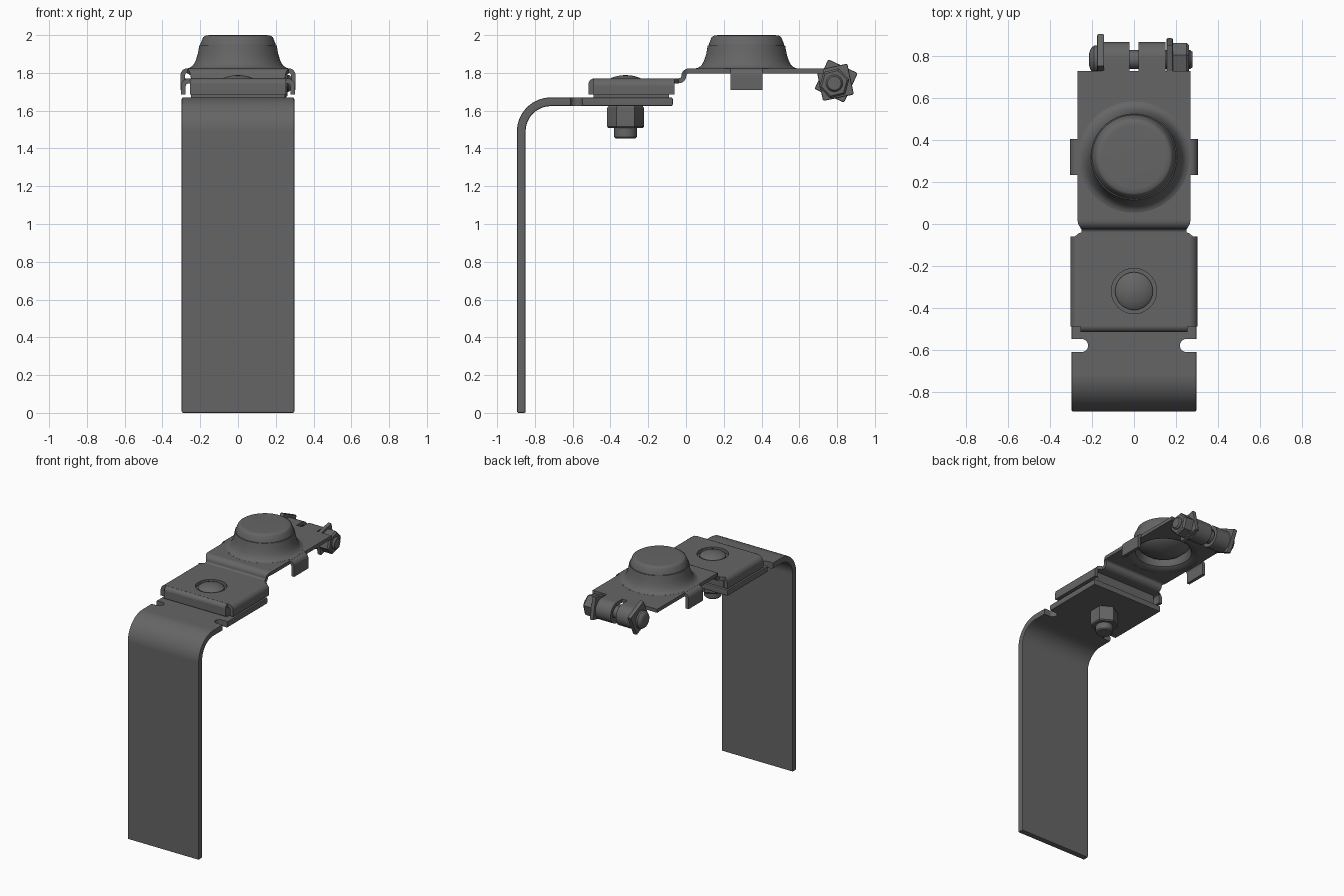
import bpy, bmesh
from math import sin, cos, pi, radians
from mathutils import Vector, Matrix

if "Cube" in bpy.data.objects:
    bpy.data.objects.remove(bpy.data.objects["Cube"])

steel = bpy.data.materials.new("dark_steel")
steel.diffuse_color = (.13, .13, .13, 1)
steel.use_nodes = True
steel.node_tree.nodes["Principled BSDF"].inputs["Base Color"].default_value = steel.diffuse_color


def finish(name, bm, bevel=0):
    bmesh.ops.recalc_face_normals(bm, faces=bm.faces)
    me = bpy.data.meshes.new(name)
    bm.to_mesh(me)
    bm.free()
    me.materials.append(steel)
    ob = bpy.data.objects.new(name, me)
    bpy.context.collection.objects.link(ob)
    bpy.ops.object.select_all(action='DESELECT')
    ob.select_set(True)
    bpy.context.view_layer.objects.active = ob
    if bevel:
        m = ob.modifiers.new("bevel", 'BEVEL')
        m.width, m.segments = bevel, 2
        m.limit_method, m.angle_limit = 'ANGLE', radians(40)
        bpy.ops.object.modifier_apply(modifier=m.name)
    bpy.ops.object.shade_smooth_by_angle(angle=radians(35))
    return ob


def arc(c, r, a0, a1, n=10):
    return [(c[0] + r * cos(radians(a0 + (a1 - a0) * i / n)),
             c[1] + r * sin(radians(a0 + (a1 - a0) * i / n))) for i in range(n + 1)]


def ribbon(name, pts, spans, t, axis='x', bevel=0):
    """Bent sheet: centreline pts, thickness t, span (lo, hi) along axis per point."""
    if isinstance(spans, tuple):
        spans = [spans] * len(pts)
    bm, rings = bmesh.new(), []
    for i, p in enumerate(pts):
        p = Vector(p)
        a = (p - Vector(pts[i - 1])).normalized() if i else None
        b = (Vector(pts[i + 1]) - p).normalized() if i < len(pts) - 1 else None
        a, b = a or b, b or a
        d = (a + b).normalized()
        n = Vector((-d.y, d.x)) * t / 2 / max(d.dot(a), 0.6)
        ring = []
        for s, q in ((0, p - n), (1, p - n), (1, p + n), (0, p + n)):
            w = spans[i][s]
            ring.append(bm.verts.new((w, q.x, q.y) if axis == 'x' else (q.x, w, q.y)))
        rings.append(ring)
    for r, s in zip(rings, rings[1:]):
        for k in range(4):
            bm.faces.new((r[k], r[(k + 1) % 4], s[(k + 1) % 4], s[k]))
    bm.faces.new(rings[0])
    bm.faces.new(rings[-1])
    return finish(name, bm, bevel)


def lathe(name, prof, loc, n=48, axis='z', turn=0, closed=False, bevel=0):
    """Revolve (radius, height) profile; n sides; optionally lying along x."""
    bm, rings = bmesh.new(), []
    for r, z in prof:
        rings.append([bm.verts.new((r * cos(2 * pi * k / n + turn), r * sin(2 * pi * k / n + turn), z))
                      for k in range(n)])
    pairs = list(zip(rings, rings[1:])) + ([(rings[-1], rings[0])] if closed else [])
    for a, b in pairs:
        for k in range(n):
            bm.faces.new((a[k], a[(k + 1) % n], b[(k + 1) % n], b[k]))
    if not closed:
        bm.faces.new(rings[0])
        bm.faces.new(rings[-1])
    M = Matrix.Translation(loc)
    if axis == 'x':  # local x,y,z -> world y,z,x
        M = M @ Matrix(((0, 0, 1, 0), (1, 0, 0, 0), (0, 1, 0, 0), (0, 0, 0, 1)))
    bm.transform(M)
    return finish(name, bm, bevel)


def box(name, lo, hi, bevel=0):
    bm = bmesh.new()
    bmesh.ops.create_cube(bm, size=1)
    for v in bm.verts:
        v.co = [lo[i] + (v.co[i] + .5) * (hi[i] - lo[i]) for i in range(3)]
    return finish(name, bm, bevel)


def cut(ob, cutter):
    m = ob.modifiers.new("cut", 'BOOLEAN')
    m.operation, m.object, m.solver = 'DIFFERENCE', cutter, 'EXACT'
    bpy.ops.object.select_all(action='DESELECT')
    ob.select_set(True)
    bpy.context.view_layer.objects.active = ob
    bpy.ops.object.modifier_apply(modifier=m.name)
    bpy.data.objects.remove(cutter)
    bpy.ops.object.shade_smooth_by_angle(angle=radians(35))


# L-shaped mounting strap with side notches
L = [(-.872, 0)] + arc((-.715, 1.49), .157, 180, 90, 14) + [(-.07, 1.647)]
strap = ribbon("strap", L, (-.298, .298), .046, bevel=.008)
for s in (-1, 1):
    cut(strap, lathe("notch_round", [(.031, 1.5), (.031, 1.8)], (s * .25, -.58, 0), 24))
    cut(strap, box("notch_slot", (min(s * .25, s * .4), -.611, 1.5), (max(s * .25, s * .4), -.549, 1.8)))

# folded cover over the strap end
half = [(.29, 1.685)] + arc((.26, 1.728), .03, 0, 90, 6)
cover = ribbon("cover_plate", half + [(-x, z) for x, z in reversed(half)], (-.49, -.06), .026, 'y')
cut(cover, lathe("cover_hole", [(.108, 1.7), (.108, 1.85)], (0, -.32, 0)))
ribbon("cover_front_lip", [(-.47, 1.758)] + arc((-.485, 1.74), .018, 90, 180, 5) + [(-.503, 1.685)],
       (-.255, .255), .026)
box("spacer", (-.25, -.49, 1.665), (.25, -.09, 1.745))

# stepped clamp plate
S = ([(-.062, 1.758), (-.045, 1.758)] + arc((-.04, 1.788), .03, -90, -20, 6)
     + arc((.018, 1.78), .031, 160, 90, 6) + [(.04, 1.811), (.73, 1.811)])
w = [.285, .265] + [.25] * 7 + [.252, .255, .258, .262, .266, .268, .27, .27, .27]
plate = ribbon("clamp_plate", S, [(-a, a) for a in w[:len(S)]], .026)
cut(plate, lathe("dome_hole", [(.25, 1.7), (.25, 1.9)], (0, .32, 0), 64))

# bent side tabs and curled ears
for s, side in ((-1, "left"), (1, "right")):
    tab = [(.25, 1.811), (.268, 1.811)] + arc((.266, 1.786), .027, 70, 0, 6) + [(.293, 1.71)]
    ribbon(side + "_tab", [(s * x, z) for x, z in tab], (.235, .405), .024, 'y')
    curl = [(.71, 1.811)] + arc((.79, 1.745), .066, 90, -200, 28)
    ribbon(side + "_ear", curl, (-.15, -.022) if s < 0 else (.022, .15), .026)

# raised collar and button
flare = [(.25, 1.799), (.266, 1.8), (.266, 1.8245), (.252, 1.829), (.237, 1.841), (.224, 1.865), (.213, 1.9),
         (.205, 1.945), (.18, 1.945), (.178, 1.9), (.18, 1.85), (.195, 1.815), (.22, 1.8)]
lathe("collar", flare, (0, .32, 0), 64, closed=True)
lathe("button", [(.001, 1.802), (.06, 1.808), (.11, 1.822), (.15, 1.842), (.179, 1.87), (.182, 1.915), (.182, 1.94),
                 (.199, 1.942), (.2, 1.95), (.185, 1.988), (.172, 1.997), (.15, 2.0), (.001, 2.0)],
      (0, .32, 0), 64)

# vertical carriage bolt and nut
lathe("bolt_head", [(.09, 1.74), (.09, 1.762), (.075, 1.774), (.05, 1.782), (.025, 1.787), (.001, 1.788)],
      (0, -.32, 0))
lathe("bolt_shank", [(.052, 1.453), (.06, 1.461), (.06, 1.745)], (0, -.32, 0), 32)
lathe("bolt_nut", [(.09, 1.507), (.097, 1.515), (.097, 1.615), (.09, 1.625)], (0, -.32, 0), 6, turn=pi / 2)

# cross bolt through the ears, with square washers and nut
C = (0, .785, 1.745)
lathe("cross_bolt", [(.03, -.214), (.055, -.205), (.066, -.19), (.066, -.172), (.045, -.17), (.045, .268), (.036, .28)],
      C, 32, 'x')
lathe("cross_nut", [(.082, .18), (.082, .25), (.07, .262)], C, 6, 'x', turn=.25)
lathe("left_square_washer", [(.122, -.176), (.122, -.142)], (0, .795, 1.757), 4, 'x', turn=radians(20), bevel=.008)
lathe("right_square_washer", [(.118, .155), (.118, .186)], (0, .79, 1.75), 4, 'x', turn=radians(57), bevel=.008)

# flat areas stay flat-shaded next to bends and holes
for ob in bpy.data.objects:
    m = ob.modifiers.new("weighted_normals", 'WEIGHTED_NORMAL')
    m.keep_sharp = True
